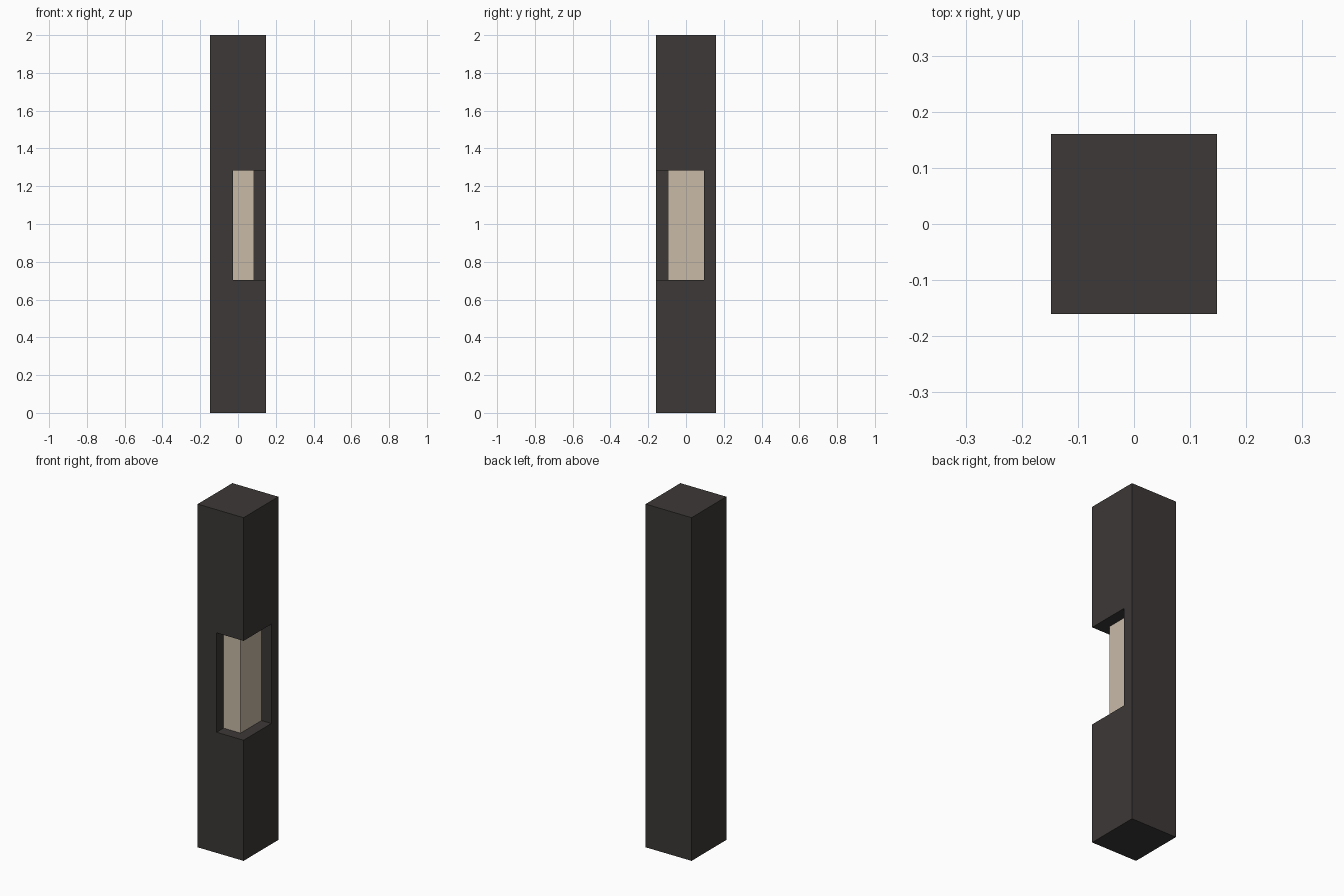
import bpy
from mathutils import Vector

if "Cube" in bpy.data.objects:
    bpy.data.objects.remove(bpy.data.objects["Cube"])


def material(name, color):
    mat = bpy.data.materials.new(name)
    mat.diffuse_color = (*color, 1)
    mat.use_nodes = True
    mat.node_tree.nodes["Principled BSDF"].inputs["Base Color"].default_value = mat.diffuse_color
    return mat


def box(name, low, high, mat=None):
    low, high = Vector(low), Vector(high)
    bpy.ops.mesh.primitive_cube_add(size=1, location=(low + high) / 2)
    obj = bpy.context.object
    obj.name = name
    obj.scale = high - low
    bpy.ops.object.transform_apply(location=True, rotation=False, scale=True)
    if mat:
        obj.data.materials.append(mat)
    return obj


dark = material("dark_metal", (0.045, 0.04, 0.038))
cream = material("warm_lamp", (0.58, 0.49, 0.39))

HX, HY = 0.148, 0.16       # half width and half depth
Z0, Z1 = 0.703, 1.282      # notch bottom and top
WALL_X, WALL_Y = -0.026, 0.096

# Square post with the front right corner notched out
post = box("post", (-HX, -HY, 0), (HX, HY, 2), dark)
cutter = box("notch_cutter", (WALL_X, -HY - 0.1, Z0), (HX + 0.1, WALL_Y, Z1), dark)
cutter.hide_render = True
notch = post.modifiers.new("notch", "BOOLEAN")
notch.object = cutter
notch.operation = "DIFFERENCE"
notch.solver = "EXACT"
bpy.context.view_layer.objects.active = post
bpy.ops.object.modifier_apply(modifier=notch.name)
bpy.data.objects.remove(cutter)

# Pale lamp block standing in the notch
box("lamp_block", (WALL_X, -0.096, Z0), (0.084, WALL_Y, Z1), cream)
